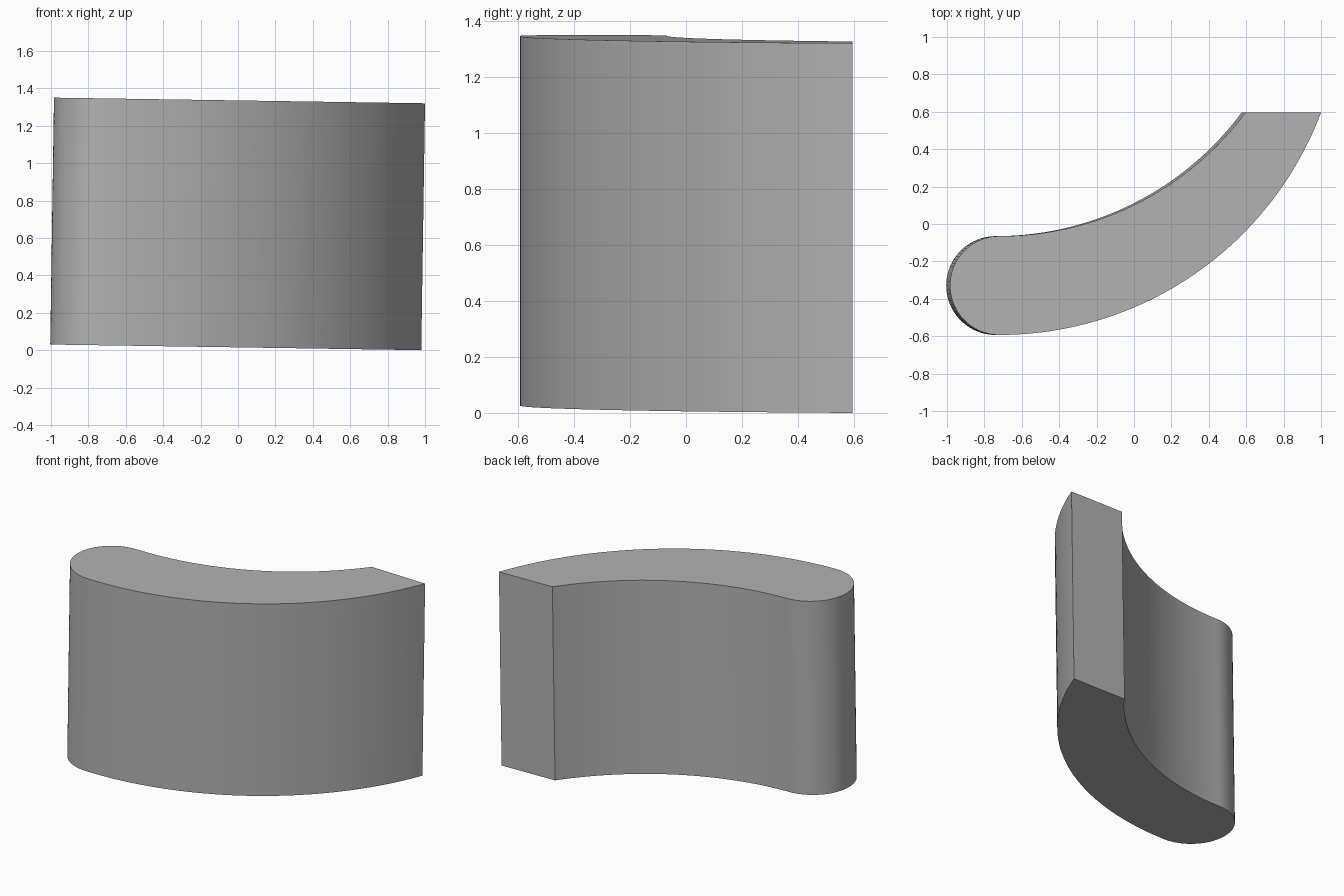
import bpy, bmesh, math
from mathutils import Matrix

cube = bpy.data.objects.get("Cube")
if cube:
    bpy.data.objects.remove(cube, do_unlink=True)

HEIGHT, TILT = 1.32, 0.0152
START_X, BACK_Y = -0.73, 0.595      # where the round nose meets the arcs; flat back end
OUTER_Y, INNER_Y = -0.593, -0.065   # lowest points of the outer and inner arcs


def arc(cx, cy, r, a0, a1, n):
    """Points along a circular arc, both ends included."""
    step = (a1 - a0) / n
    return [(cx + r * math.cos(a0 + i * step), cy + r * math.sin(a0 + i * step))
            for i in range(n + 1)]


def sweep(y0, end_x, n):
    """Arc leaving (START_X, y0) level and ending at (end_x, BACK_Y)."""
    dx, dy = end_x - START_X, BACK_Y - y0
    r = (dx * dx + dy * dy) / (2 * dy)
    end = math.atan2(dy - r, dx)
    return arc(START_X, y0 + r, r, -math.pi / 2, end, n)


# Curved footprint: outer arc, inner arc back again, rounded nose
outer = sweep(OUTER_Y, 0.99, 48)
inner = sweep(INNER_Y, 0.585, 48)[::-1]
nose = arc(START_X, (OUTER_Y + INNER_Y) / 2, (INNER_Y - OUTER_Y) / 2,
           math.pi / 2, 3 * math.pi / 2, 40)[1:-1]

# Extrude the footprint and lean it slightly
bm = bmesh.new()
base = bm.faces.new([bm.verts.new((x, y, -HEIGHT / 2)) for x, y in outer + inner + nose])
top = bmesh.ops.extrude_face_region(bm, geom=[base], use_keep_orig=True)
bmesh.ops.translate(bm, vec=(0, 0, HEIGHT),
                    verts=[v for v in top["geom"] if isinstance(v, bmesh.types.BMVert)])
bmesh.ops.recalc_face_normals(bm, faces=bm.faces)
bm.transform(Matrix.Rotation(TILT, 4, "Y"))
bm.transform(Matrix.Translation((0, 0, -min(v.co.z for v in bm.verts))))

mesh = bpy.data.meshes.new("curved_block")
bm.to_mesh(mesh)
bm.free()
block = bpy.data.objects.new("curved_block", mesh)
bpy.context.collection.objects.link(block)

# Plain grey material
grey = bpy.data.materials.new("plain_grey")
grey.use_nodes = True
colour = (0.45, 0.45, 0.45, 1)
grey.diffuse_color = colour
grey.node_tree.nodes["Principled BSDF"].inputs["Base Color"].default_value = colour
mesh.materials.append(grey)

# Smooth curved walls, crisp rims
bpy.ops.object.select_all(action="DESELECT")
block.select_set(True)
bpy.context.view_layer.objects.active = block
bpy.ops.object.shade_smooth_by_angle(angle=math.radians(30))
